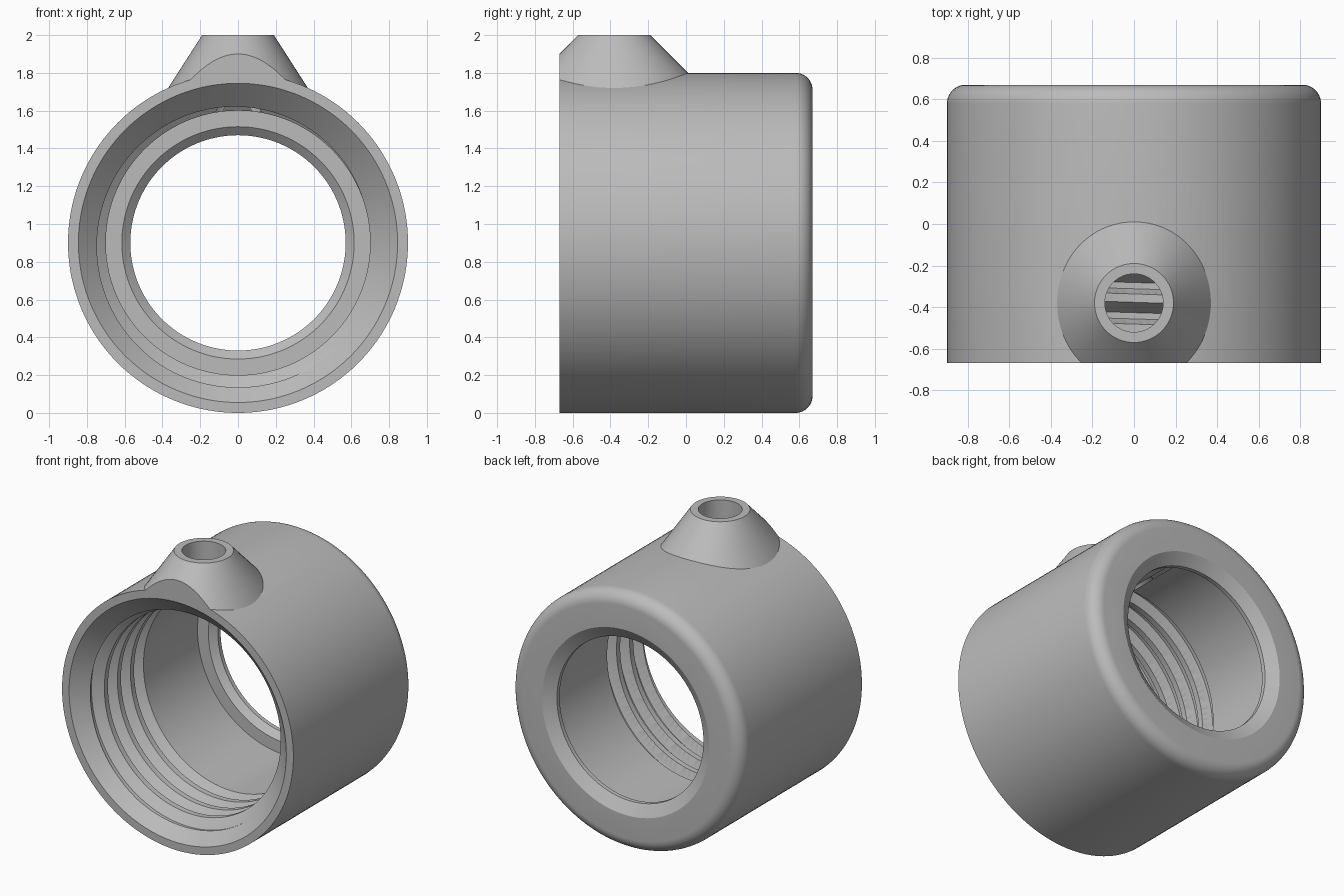
import bpy, bmesh
from math import cos, sin, pi, radians

cube = bpy.data.objects.get("Cube")
if cube:
    bpy.data.objects.remove(cube, do_unlink=True)

AXIS_Z = 0.9            # height of the bore axis
HALF = 0.67             # half the length along y
SPOUT_Y = -0.38
SEGS = 144

grey = bpy.data.materials.new("satin_grey")
grey.use_nodes = True
tone = (0.5, 0.5, 0.5, 1)
grey.diffuse_color = tone
grey.node_tree.nodes["Principled BSDF"].inputs["Base Color"].default_value = tone


def skin(name, rings):
    """Closed solid through a list of equal-length point rings."""
    bm = bmesh.new()
    rows = [[bm.verts.new(p) for p in ring] for ring in rings]
    n = len(rows[0])
    for a, b in zip(rows, rows[1:]):
        for i in range(n):
            j = (i + 1) % n
            bm.faces.new((a[i], a[j], b[j], b[i]))
    bm.faces.new(rows[0])
    bm.faces.new(rows[-1])
    bmesh.ops.recalc_face_normals(bm, faces=bm.faces)
    mesh = bpy.data.meshes.new(name)
    bm.to_mesh(mesh)
    bm.free()
    mesh.materials.append(grey)
    ob = bpy.data.objects.new(name, mesh)
    bpy.context.collection.objects.link(ob)
    return ob


def polar(r, y, t):
    return (r * cos(t), y, AXIS_Z + r * sin(t))


def lathe(name, profile):
    """Solid of revolution about the bore axis from (radius, y) points."""
    return skin(name, [[polar(r, y, 2 * pi * i / SEGS) for i in range(SEGS)]
                       for r, y in profile])


def oval(rx, ry, z):
    return [(rx * cos(2 * pi * i / SEGS), SPOUT_Y + ry * sin(2 * pi * i / SEGS), z)
            for i in range(SEGS)]


def combine(target, tool, operation):
    mod = target.modifiers.new(tool.name, "BOOLEAN")
    mod.operation = operation
    mod.solver = "EXACT"
    mod.object = tool
    bpy.context.view_layer.objects.active = target
    bpy.ops.object.modifier_apply(modifier=mod.name)
    bpy.data.objects.remove(tool, do_unlink=True)


# Outer sleeve with a rounded back edge
FILLET = 0.09
edge = [(0.9 - FILLET + FILLET * cos(a), HALF - FILLET + FILLET * sin(a))
        for a in (pi / 2 * k / 10 for k in range(11))]
body = lathe("collar_body", [(0.9, -HALF)] + edge)

# Flared spout on top, trimmed flush with the front
depth = 0.5
spout = skin("spout", [oval(0.19, 0.19, 2),
                       oval(0.19 + 0.643 * depth, 0.19 + depth, 2 - depth)])
trim = skin("front_trim", [[(x, y, z) for x, y in
                            ((-1, -2), (1, -2), (1, -HALF), (-1, -HALF))]
                           for z in (1, 3)])
combine(spout, trim, "DIFFERENCE")
combine(body, spout, "UNION")

# Bore: tapered mouth, straight wall, back shoulder, flared exit
bore = lathe("bore_cutter", [(0.945, -0.77), (0.70, -0.525), (0.70, 0.55),
                             (0.615, 0.55), (0.57, 0.59), (0.57, 0.62),
                             (0.65, HALF), (0.69, HALF + 0.025)])
combine(body, bore, "DIFFERENCE")

# Helical thread groove
PITCH = 0.145
section = [(0.66, -0.04), (0.70, -0.04), (0.765, -0.015),
           (0.765, 0.015), (0.70, 0.065), (0.66, 0.065)]
rings = []
for deg in range(30, 1413, 3):
    y = -0.055 - PITCH * (deg - 30) / 360
    rings.append([polar(r, y + dy, radians(deg)) for r, dy in section])
combine(body, skin("thread_cutter", rings), "DIFFERENCE")

# Hole down the spout into the bore
combine(body, skin("spout_hole", [oval(0.14, 0.14, z) for z in (1.3, 2.1)]),
        "DIFFERENCE")

bpy.ops.object.select_all(action="DESELECT")
body.select_set(True)
bpy.context.view_layer.objects.active = body
bpy.ops.object.shade_smooth_by_angle(angle=radians(25))
